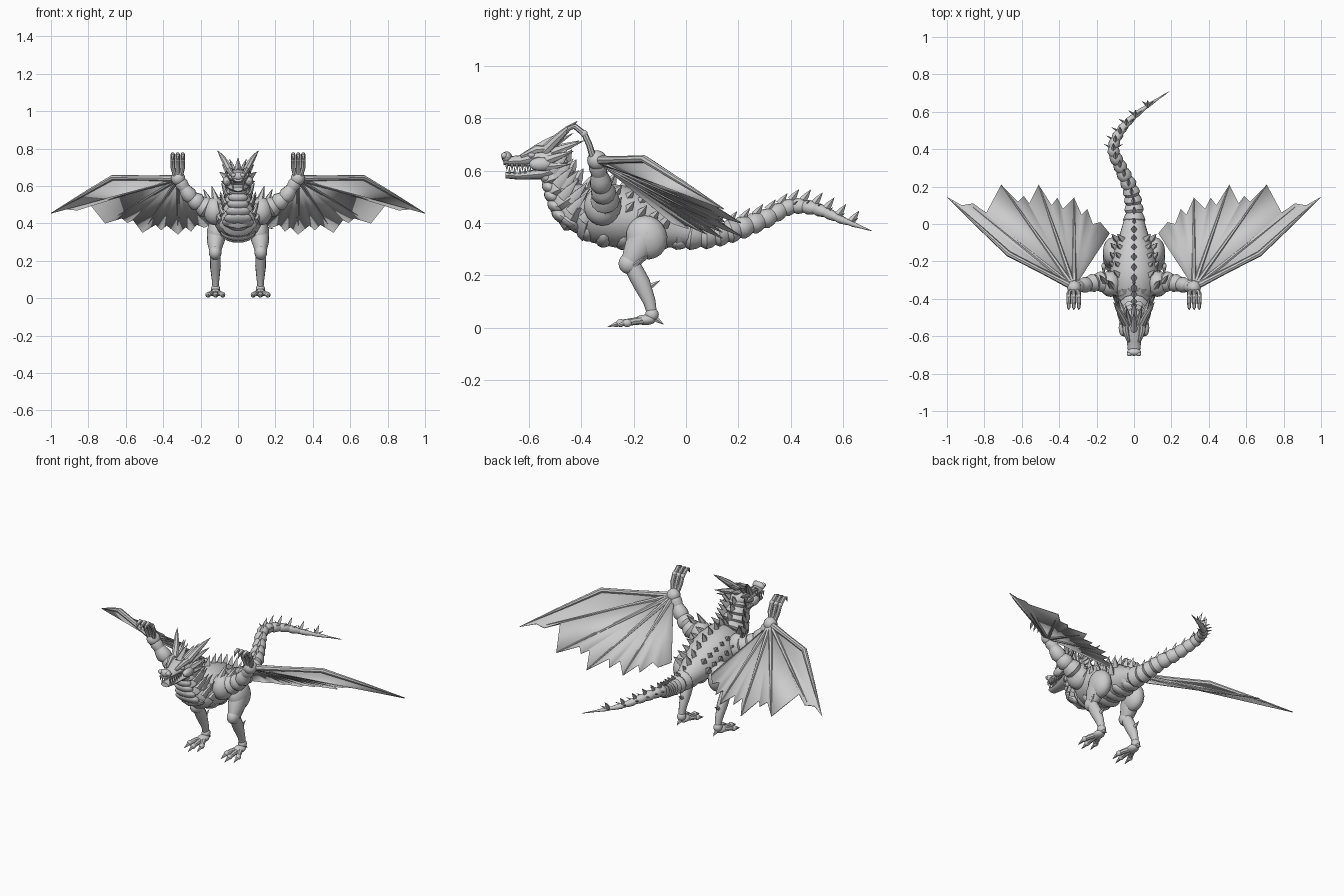
import bpy, bmesh, math
from mathutils import Vector, Matrix

if "Cube" in bpy.data.objects:
    bpy.data.objects.remove(bpy.data.objects["Cube"])

grey = bpy.data.materials.new("stone grey")
grey.use_nodes = True
grey.diffuse_color = (0.6, 0.6, 0.6, 1)
grey.node_tree.nodes["Principled BSDF"].inputs["Base Color"].default_value = grey.diffuse_color


def finish(bm, name, mirror=False, thickness=0):
    """Turn a bmesh into a shaded object, optionally mirrored across x."""
    if not thickness:
        bmesh.ops.recalc_face_normals(bm, faces=bm.faces)
    mesh = bpy.data.meshes.new(name)
    bm.to_mesh(mesh)
    bm.free()
    mesh.materials.append(grey)
    obj = bpy.data.objects.new(name, mesh)
    bpy.context.collection.objects.link(obj)
    bpy.context.view_layer.objects.active = obj
    for other in bpy.context.selected_objects:
        other.select_set(False)
    obj.select_set(True)
    bpy.ops.object.shade_smooth_by_angle(angle=math.radians(40))
    if thickness:
        obj.modifiers.new("Thickness", 'SOLIDIFY').thickness = thickness
    if mirror:
        obj.modifiers.new("Mirror", 'MIRROR').use_mirror_merge = False
    return obj


def ball(bm, loc, radii, tilt=0):
    m = Matrix.Translation(loc) @ Matrix.Rotation(tilt, 4, 'X') @ Matrix.Diagonal((*radii, 1))
    bmesh.ops.create_uvsphere(bm, u_segments=16, v_segments=10, radius=1, matrix=m)


def tube(bm, points, radii, sides=12, wide=1):
    """Closed tube through points; wide stretches it sideways."""
    pts = [Vector(p) for p in points]
    way = (pts[-1] - pts[0]).normalized()
    ref = Vector((1, 0, 0)) if abs(way.x) < 0.6 else Vector((0, 0, 1))
    rings = []
    for i, p in enumerate(pts):
        t = (pts[min(i + 1, len(pts) - 1)] - pts[max(i - 1, 0)]).normalized()
        u = (ref - t * ref.dot(t)).normalized()
        v = t.cross(u)
        r = max(radii[i], 0.0008)
        angles = [2 * math.pi * k / sides for k in range(sides)]
        rings.append([bm.verts.new(p + u * r * wide * math.cos(a) + v * r * math.sin(a)) for a in angles])
    for a, b in zip(rings, rings[1:]):
        for k in range(sides):
            j = (k + 1) % sides
            bm.faces.new((a[k], a[j], b[j], b[k]))
    bm.faces.new(rings[0])
    bm.faces.new(rings[-1])


def spike(bm, base, tip, r, sides=6, wide=1):
    a, b = Vector(base), Vector(tip)
    tube(bm, [a, a.lerp(b, 0.45), b], [r, r * 0.7, 0], sides, wide)


def along(values, f):
    """Smooth interpolation through a list of vectors, f from 0 to 1."""
    pts = [Vector(v) for v in values]
    s = f * (len(pts) - 1)
    i = min(int(s), len(pts) - 2)
    t = s - i
    p0, p1, p2, p3 = (pts[max(0, min(len(pts) - 1, i + k))] for k in (-1, 0, 1, 2))
    return p1 + (p2 - p0) * t / 2 + (p0 * 2 - p1 * 5 + p2 * 4 - p3) * t * t / 2 \
        + (p1 * 3 - p0 - p2 * 3 + p3) * t ** 3 / 2


def segmented(bm, spine, count, bulge=1.08):
    """Overlapping barrel segments along a spine of (x, y, z, radius)."""
    for i in range(count):
        ends = [along(spine, min(1, (i + d) / count)) for d in (0, 0.35, 0.75, 1.12)]
        scale = (0.85, bulge, 1, 0.8)
        tube(bm, [e.to_3d() for e in ends], [e.w * s for e, s in zip(ends, scale)])


# Torso with belly bands
bm = bmesh.new()
torso = [(0, -.41, .44, .075), (0, -.35, .44, .115), (0, -.25, .425, .12),
         (0, -.15, .405, .1), (0, -.06, .375, .072), (0, .02, .36, .05)]
tube(bm, [p[:3] for p in torso], [p[3] for p in torso], 20, 1.08)
finish(bm, "torso")
bm = bmesh.new()
for i in range(8):
    p = along(torso, i / 7)
    ball(bm, (0, p.y, p.z - p.w * 0.62), (p.w * 0.8, 0.042, p.w * 0.45), -0.25)
finish(bm, "belly_plates")

# Neck with throat plates and swept side spikes
neck = [(0, -.36, .44, .11), (0, -.42, .46, .09), (0, -.465, .52, .07),
        (0, -.49, .58, .06), (0, -.51, .64, .05)]
bm = bmesh.new()
segmented(bm, neck, 6)
finish(bm, "neck")
bm = bmesh.new()
for i in range(6):
    p = along(neck, 0.12 + i * 0.14)
    ball(bm, (0, p.y - p.w * 0.6, p.z - p.w * 0.4), (p.w * 0.85, p.w * 0.5, 0.026), -0.6)
finish(bm, "throat_plates")
bm = bmesh.new()
for i in range(5):
    p = along(neck, 0.12 + i * 0.19)
    for side, lift in ((0.8, 0.1), (0.95, -0.35)):
        base = Vector((p.w * side, p.y - 0.01, p.z + p.w * lift))
        spike(bm, base, base + Vector((0.03, 0.065, 0.075)), 0.024, 6, 0.6)
finish(bm, "neck_spikes", True)

# Head: skull, snout, jaw
bm = bmesh.new()
ball(bm, (0, -.53, .645), (.06, .075, .045))
tube(bm, [(0, -.5, .65), (0, -.57, .652), (0, -.63, .638), (0, -.67, .636), (0, -.697, .637)],
     [.04, .036, .022, .02, .014], 12, 1.7)
ball(bm, (0, -.685, .652), (.038, .02, .022))
finish(bm, "skull")
bm = bmesh.new()
tube(bm, [(0, -.49, .605), (0, -.55, .588), (0, -.64, .58), (0, -.69, .583)],
     [.03, .022, .014, .012], 12, 2.2)
finish(bm, "lower_jaw")
bm = bmesh.new()
for i in range(6):
    y = -.685 + i * 0.02
    spike(bm, (.03, y, .627), (.032, y, .6), .007)
    spike(bm, (.026, y + .01, .587), (.027, y + .01, .615), .006)
finish(bm, "teeth", True)
bm = bmesh.new()
tube(bm, [(.028, -.63, .655), (.045, -.57, .682), (.05, -.51, .685)], [.008, .018, .012], 8)
ball(bm, (.06, -.555, .625), (.022, .045, .026))
ball(bm, (.048, -.59, .66), (.01, .014, .01))
ball(bm, (.025, -.695, .658), (.014, .012, .012))
finish(bm, "brows_cheeks_and_nostrils", True)

# Horns, frill and crest
bm = bmesh.new()
tube(bm, [(.04, -.54, .675), (.065, -.49, .725), (.09, -.45, .762), (.11, -.415, .79)],
     [.022, .018, .011, 0], 8)
spike(bm, (.045, -.51, .67), (.085, -.39, .715), .02)
spike(bm, (.055, -.53, .64), (.1, -.43, .675), .02)
spike(bm, (.055, -.54, .615), (.09, -.44, .625), .018)
spike(bm, (.02, -.53, .68), (.045, -.43, .745), .014)
finish(bm, "horns", True)
bm = bmesh.new()
spike(bm, (0, -.57, .68), (0, -.47, .75), .02, 4)
spike(bm, (0, -.51, .675), (0, -.41, .715), .018, 4)
finish(bm, "crest")

# Tail
tail = [(0, -.04, .365, .064), (0, .08, .352, .048), (-.02, .19, .375, .042),
        (-.07, .3, .415, .035), (-.11, .4, .463, .03), (-.07, .5, .453, .024),
        (.03, .6, .41, .014), (.19, .71, .37, .001)]
bm = bmesh.new()
segmented(bm, tail, 17)
finish(bm, "tail")

# Dorsal plates down the neck, back and tail
bm = bmesh.new()
for spine, count, start, height in ((neck, 5, .1, .05), (torso, 8, .1, .065), (tail, 14, .06, .04)):
    for i in range(count):
        f = start + (0.96 - start) * i / count
        p = along(spine, f)
        rise = Vector((0, .65, 1)) if spine is neck else Vector((0, .0, 1))
        base = p.to_3d() + rise.normalized() * p.w * 0.85
        w = 0.6 if spine is tail else 1
        spike(bm, base, base + Vector((0, .03, height)), 0.025 * w, 4, 0.75)
        if spine is tail and f > 0.55:
            for s in (-1, 1):
                spike(bm, p.to_3d(), p.to_3d() + Vector((s * (.02 + p.w), .025, .02)), .008, 4)
finish(bm, "dorsal_plates")

# Flank and shoulder spikes
bm = bmesh.new()
for i in range(5):
    y = -.28 + i * 0.048
    for x, z in ((.075, .5), (.105, .455)):
        base = Vector((x - i * .005, y, z - i * .016))
        spike(bm, base, base + Vector((.035, .035, .045)), .022, 4)
spike(bm, (.115, -.34, .51), (.14, -.3, .6), .022)
spike(bm, (.15, -.32, .51), (.185, -.27, .585), .018)
finish(bm, "flank_spikes", True)

# Legs
bm = bmesh.new()
ball(bm, (.115, -.15, .345), (.052, .078, .085), 0.4)
tube(bm, [(.115, -.15, .36), (.12, -.185, .3), (.122, -.215, .25)], [.06, .055, .036], 14, 0.85)
ball(bm, (.122, -.218, .245), (.034, .04, .04))
tube(bm, [(.122, -.205, .235), (.121, -.17, .17), (.12, -.14, .1), (.12, -.13, .055)],
     [.033, .034, .024, .019], 12, 0.85)
ball(bm, (.12, -.13, .05), (.024, .026, .026))
finish(bm, "legs", True)

# Feet, claws and leg spurs
bm = bmesh.new()
ball(bm, (.12, -.155, .03), (.03, .04, .02))
for dx in (-.038, 0, .04):
    reach = -.3 if dx == 0 else -.275
    tube(bm, [(.12, -.14, .03), (.12 + dx * .7, -.2, .024), (.12 + dx, reach + .045, .017)],
         [.016, .014, .012], 8)
    ball(bm, (.12 + dx, reach + .05, .018), (.014, .018, .015))
    spike(bm, (.12 + dx, reach + .045, .018), (.12 + dx * 1.1, reach, .003), .011)
spike(bm, (.12, -.125, .04), (.12, -.085, .012), .014)
spike(bm, (.12, -.15, .15), (.12, -.1, .18), .014)
spike(bm, (.14, -.2, .24), (.15, -.155, .275), .014)
finish(bm, "feet", True)

# Wing arms: shoulder, upper arm and wrist
wrist = Vector((.32, -.34, .64))
bm = bmesh.new()
ball(bm, (.125, -.32, .465), (.06, .07, .075))
segmented(bm, [(.12, -.31, .46, .06), (.19, -.31, .495, .05), (.26, -.325, .55, .04), (*wrist, .03)], 5)
ball(bm, wrist, (.038, .038, .038))
finish(bm, "wing_arms", True)

# Hooked hand claws above each wrist
bm = bmesh.new()
for x in (.295, .322, .349):
    tube(bm, [(.32 + (x - .32) * .5, -.355, .65), (x, -.37, .7), (x, -.388, .74), (x, -.425, .77),
              (x, -.447, .762), (x, -.46, .735)], [.013, .012, .012, .011, .009, 0], 8)
    ball(bm, (x, -.39, .742), (.013, .014, .014))
finish(bm, "hand_claws", True)

# Wing membranes, a ragged fan from the wrist
def wing_point(x, y):
    return Vector((x, y, .64 - .55 * (y + .34) + min(.08, .25 * (x - .45))))

elbow, tip = Vector((.67, -.16, .645)), Vector((1, .145, .455))
rim = [(.92, .1), (.86, .11), (.79, .06), (.71, .21), (.62, .12), (.59, .15), (.56, .11),
       (.51, .21), (.44, .1), (.41, .14), (.38, .08), (.32, .14), (.28, .05), (.25, .08),
       (.22, 0), (.18, .01), (.13, -.05)]
bm = bmesh.new()
hub = bm.verts.new(wrist)
edge = [bm.verts.new(p) for p in [elbow, tip] + [wing_point(*p) for p in rim]]
for a, b in zip(edge, edge[1:]):
    bm.faces.new((hub, a, b))
finish(bm, "wing_membranes", True, 0.004)

# Wing bones
bm = bmesh.new()
tube(bm, [wrist, wrist.lerp(elbow, .5), elbow, elbow.lerp(tip, .5), tip], [.018, .014, .015, .01, 0], 8)
for x, y in [(.86, .09), (.71, .21), (.51, .21), (.32, .14)]:
    end = wing_point(x, y)
    tube(bm, [wrist, wrist.lerp(end, .5), end], [.013, .009, .002], 6)
finish(bm, "wing_bones", True)
